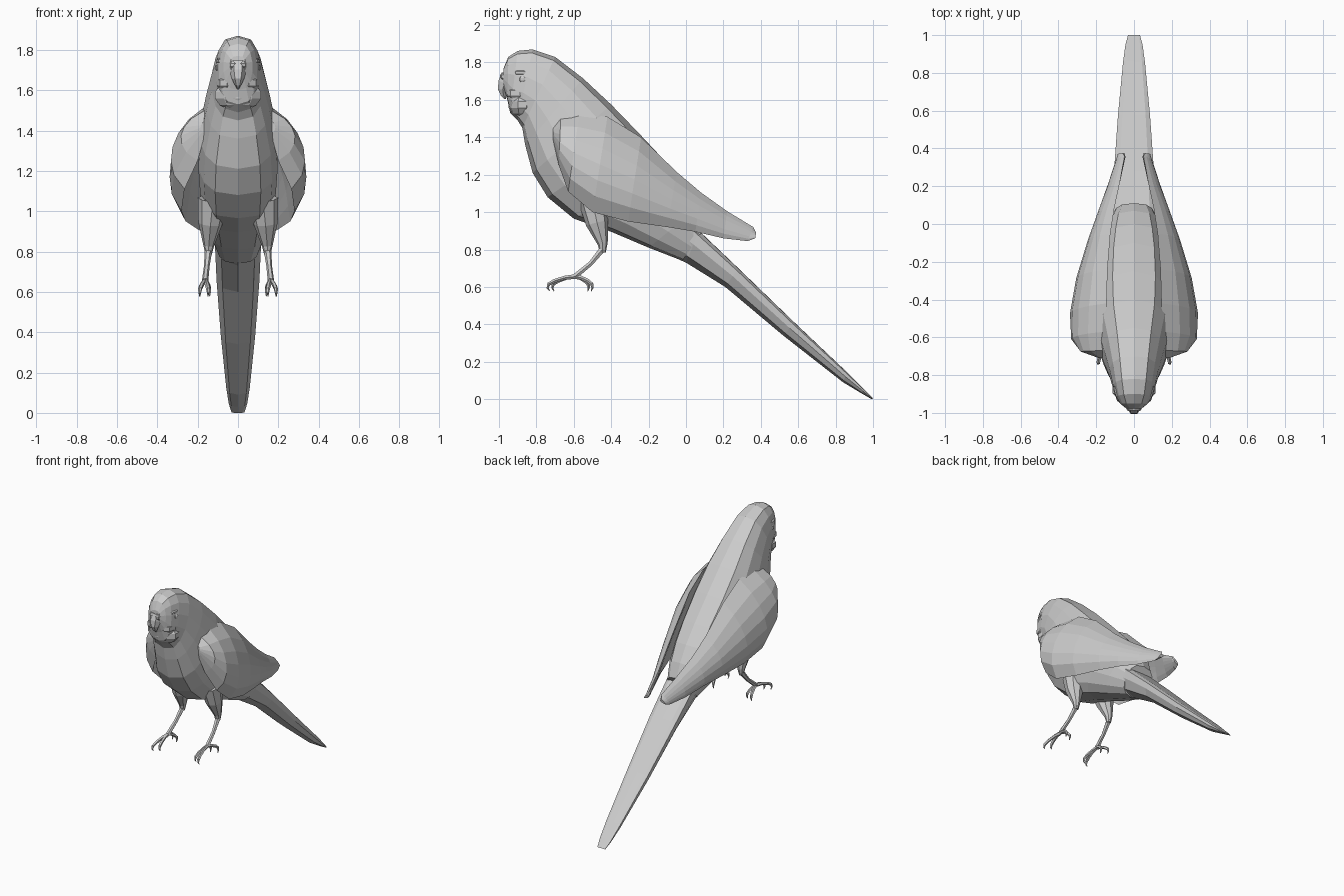
import bpy, bmesh
from math import sin, cos, pi
from mathutils import Vector as V

if "Cube" in bpy.data.objects:
    bpy.data.objects.remove(bpy.data.objects["Cube"])


def loft(name, rings, mirror=False):
    """Skin a list of equal-sized rings, cap both ends, optionally mirror in x."""
    bm = bmesh.new()
    rows = [[bm.verts.new(p) for p in ring] for ring in rings]
    n = len(rows[0])
    for a, b in zip(rows, rows[1:]):
        for i in range(n):
            j = (i + 1) % n
            bm.faces.new((a[i], a[j], b[j], b[i]))
    bm.faces.new(rows[0])
    bm.faces.new(rows[-1])
    bmesh.ops.recalc_face_normals(bm, faces=bm.faces)
    return finish(name, bm, mirror)


def finish(name, bm, mirror=False):
    me = bpy.data.meshes.new(name)
    bm.to_mesh(me)
    bm.free()
    ob = bpy.data.objects.new(name, me)
    bpy.context.collection.objects.link(ob)
    if mirror:
        ob.modifiers.new("mirror", 'MIRROR')
    return ob


def body_ring(ty, tz, by, bz, w, skew=1, n=14, power=.68):
    """Ring through a top and a bottom point on the centre line, half width w."""
    ring = []
    for i in range(n):
        a = 2 * pi * i / n
        t = ((1 - cos(a)) / 2) ** skew
        s = sin(a)
        x = 0 if i in (0, n // 2) else w * abs(s) ** power * (1 if s > 0 else -1)
        ring.append((x, ty + (by - ty) * t, tz + (bz - tz) * t))
    return ring


def wing_ring(top, bottom, bulge, thick=0.04, n=6):
    """Lens section: bulged outer face, shallower inner face."""
    top, bottom = V(top), V(bottom)
    outer = [top.lerp(bottom, i / n) + V((bulge * sin(pi * i / n) ** 0.7 if 0 < i < n else 0, 0, 0))
             for i in range(n + 1)]
    inner = [top.lerp(bottom, i / n) + V(((bulge - thick) * 0.5 * sin(pi * i / n) - 0.006, 0, 0))
             for i in range(n - 1, 0, -1)]
    return outer + inner


def tube(name, pts, radii, n=6, mirror=True):
    pts = [V(p) for p in pts]
    rings = []
    for k, p in enumerate(pts):
        d = (pts[min(k + 1, len(pts) - 1)] - pts[max(k - 1, 0)]).normalized()
        u = V((1, 0, 0))
        u = (u - d * u.dot(d)).normalized()
        v = d.cross(u)
        rings.append([p + radii[k] * (u * cos(2 * pi * i / n) + v * sin(2 * pi * i / n))
                      for i in range(n)])
    return loft(name, rings, mirror)


def ball(name, loc, size, seg=10, mirror=False):
    bm = bmesh.new()
    bmesh.ops.create_uvsphere(bm, u_segments=seg, v_segments=seg - 3, radius=1)
    for v in bm.verts:
        v.co = V((v.co.x * size[0] + loc[0], v.co.y * size[1] + loc[1], v.co.z * size[2] + loc[2]))
    return finish(name, bm, mirror)


# head and body in one skin: top y, z, bottom y, z, half width
loft("body", [body_ring(*s) for s in (
    (-.975, 1.77, -.98, 1.68, .04),
    (-.95, 1.83, -.955, 1.60, .072),
    (-.90, 1.862, -.94, 1.53, .095),
    (-.82, 1.87, -.90, 1.49, .113),
    (-.70, 1.83, -.875, 1.45, .132),
    (-.55, 1.715, -.86, 1.36, .16),
    (-.40, 1.575, -.82, 1.21, .192),
    (-.25, 1.42, -.74, 1.08, .20),
    (-.10, 1.26, -.60, .965, .19),
    (.0, 1.14, -.40, .895, .17),
    (.07, 1.03, -.20, .81, .145),
    (.11, .93, -.02, .74, .11))])

# tail, widest near its flat upper face
loft("tail", [body_ring(*s, skew=2, n=10) for s in (
    (-.04, 1.02, -.16, .80, .125),
    (.07, .90, .0, .73, .118),
    (.28, .70, .21, .60, .11),
    (.58, .41, .52, .34, .088),
    (.86, .145, .84, .09, .06),
    (.95, .055, .94, .03, .047),
    (1.0, .004, .993, .0, .033))])

# folded wings
loft("wing", [wing_ring(*s) for s in (
    ((.165, -.71, 1.45), (.165, -.71, 1.38), .02),
    ((.165, -.67, 1.50), (.20, -.68, 1.25), .10),
    ((.155, -.57, 1.525), (.265, -.63, 1.11), .115),
    ((.145, -.42, 1.51), (.28, -.50, 1.0), .115),
    ((.14, -.24, 1.40), (.26, -.31, .95), .095),
    ((.125, -.05, 1.215), (.215, -.10, .92), .065),
    ((.105, .08, 1.105), (.175, .05, .895), .045),
    ((.075, .22, 1.005), (.135, .20, .86), .025),
    ((.05, .36, .92), (.095, .33, .845), .015),
    ((.06, .375, .89), (.085, .37, .86), .008))], mirror=True)

# face: throat bib, cheeks, eyes, cere and hooked beak
ball("throat_bib", (0, -.875, 1.575), (.122, .075, .078))
ball("cheek", (.055, -.89, 1.635), (.052, .07, .05), 8, True)
ball("brow", (.075, -.87, 1.745), (.033, .06, .02), 8, True)
ball("eye", (.095, -.87, 1.71), (.018, .025, .022), 8, True)
ball("cere", (.018, -.968, 1.725), (.028, .028, .024), 8, True)
tube("beak", [(0, -.95, 1.73), (0, -.97, 1.69), (0, -.98, 1.655), (0, -.976, 1.628), (0, -.966, 1.605)],
     [.045, .04, .03, .017, .004], mirror=False)

# feathered thighs and bare shanks
tube("thigh", [(.125, -.50, 1.06), (.137, -.475, .94), (.145, -.445, .83), (.146, -.445, .785)],
     [.075, .06, .027, .016], n=8)
tube("shank", [(.146, -.44, .81), (.155, -.51, .725), (.163, -.595, .655)], [.019, .014, .016])

# toes with claws, two forward and two back
for name, x_end, reach in (("front_outer_toe", .19, -.145), ("front_inner_toe", .148, -.12),
                           ("back_outer_toe", .188, .095), ("back_inner_toe", .14, .075)):
    path = [(0, 0, .655), (.3, .35, .65), (.7, .75, .632), (.95, .96, .615), (1, 1, .595), (1, .92, .577)]
    tube(name, [(.163 + (x_end - .163) * f, -.595 + reach * g, z) for f, g, z in path],
         [.013, .011, .011, .01, .006, .002], n=5)
